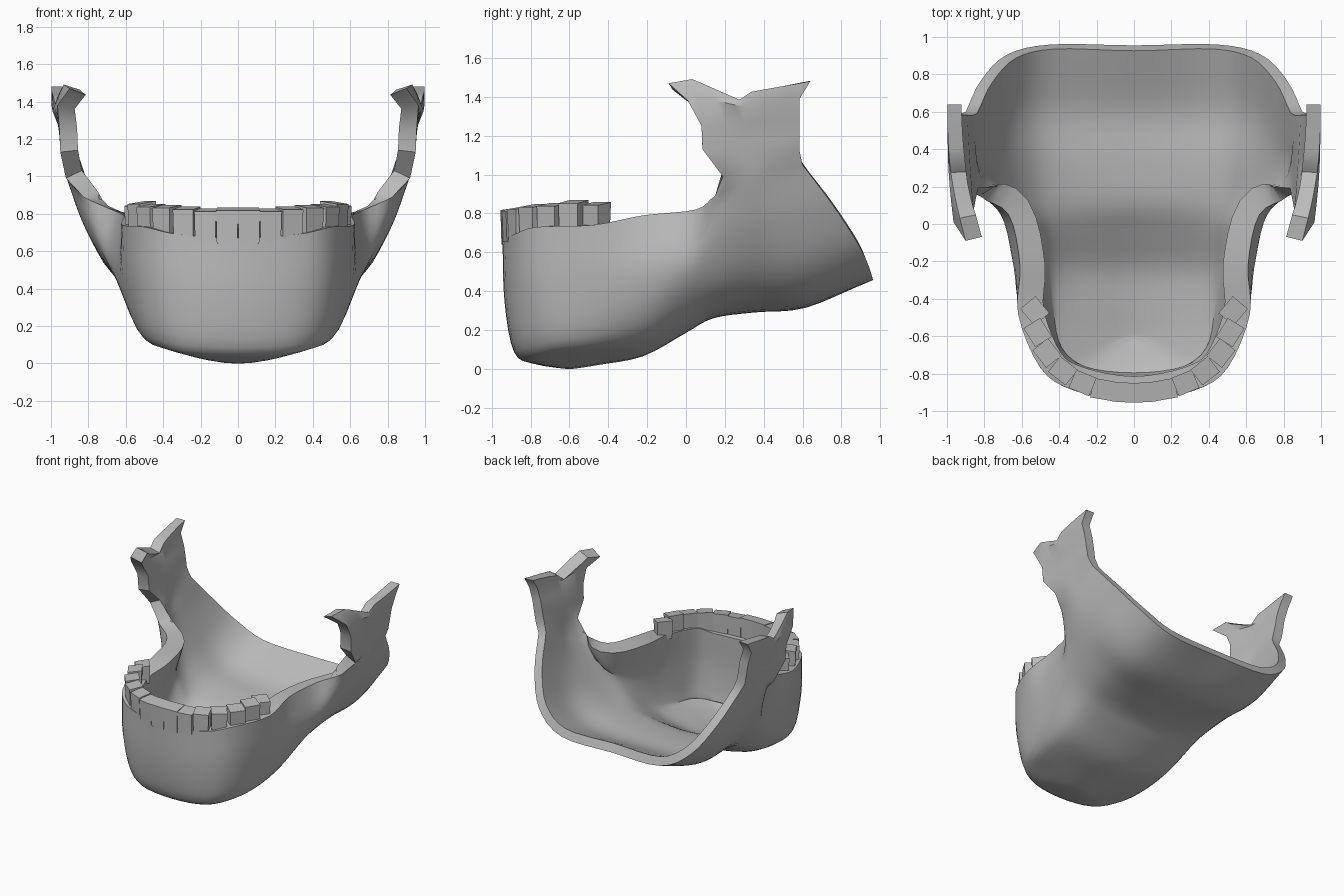
import bpy, bmesh, math
from mathutils import Vector, Matrix

if "Cube" in bpy.data.objects:
    bpy.data.objects.remove(bpy.data.objects["Cube"], do_unlink=True)

bone = bpy.data.materials.new("grey bone")
bone.use_nodes = True
bone.diffuse_color = (0.5, 0.5, 0.5, 1)
bone.node_tree.nodes["Principled BSDF"].inputs["Base Color"].default_value = (0.5, 0.5, 0.5, 1)

STEPS = 4          # subdivisions between control points
MAX_WALL = 0.14    # thickest part of the wall
FLOOR_WALL = 0.07


def mirrored(p):
    return Vector((-p.x, p.y, p.z))


def spline(points, before):
    """Smooth curve through the points; 'before' is the ghost point ahead of the first."""
    pts = [before] + points + [points[-1] * 2 - points[-2]]
    curve = []
    for i in range(1, len(pts) - 2):
        a, b, c, d = pts[i - 1:i + 3]
        for k in range(STEPS):
            t = k / STEPS
            curve.append(b + (c - a) * t / 2 + (a * 2 - b * 5 + c * 4 - d) * t * t / 2
                         + (b * 3 - a - c * 3 + d) * t ** 3 / 2)
    return curve + [points[-1]]


def lerp_table(table, s):
    """Piecewise linear lookup in a list of (key, value) pairs."""
    for (a, va), (b, vb) in zip(table, table[1:]):
        if s <= b:
            return va + (vb - va) * (s - a) / (b - a)
    return table[-1][1]


def finish(obj, angle):
    """Apply modifiers, then smooth all but the sharp edges."""
    obj.data.materials.append(bone)
    bpy.ops.object.select_all(action='DESELECT')
    obj.select_set(True)
    bpy.context.view_layer.objects.active = obj
    for mod in list(obj.modifiers):
        bpy.ops.object.modifier_apply(modifier=mod.name)
    bpy.ops.object.shade_smooth_by_angle(angle=math.radians(angle))


# Ribs of the left half, from front midline to rear edge: keel, floor, corner, side, rim
ribs = [
    [(0, -.62, 0), (0, -.78, .025), (0, -.885, .085), (0, -.935, .35), (0, -.945, .67)],
    [(0, -.61, 0), (.22, -.75, .035), (.3, -.845, .1), (.31, -.89, .38), (.32, -.89, .69)],
    [(0, -.58, 0), (.34, -.65, .065), (.47, -.7, .14), (.5, -.76, .42), (.5, -.77, .73)],
    [(0, -.45, .02), (.38, -.45, .085), (.53, -.47, .17), (.6, -.48, .45), (.62, -.48, .74)],
    [(0, -.22, .065), (.39, -.22, .12), (.56, -.22, .24), (.645, -.22, .5), (.61, -.22, .79)],
    [(0, 0, .185), (.4, 0, .23), (.58, 0, .35), (.69, 0, .55), (.67, .05, .82)],
    [(0, .14, .26), (.42, .14, .3), (.62, .14, .42), (.75, .14, .64), (.825, .15, .89)],
    [(0, .35, .29), (.44, .35, .335), (.66, .34, .475), (.81, .33, .71), (.905, .3, .96)],
    [(0, .62, .315), (.45, .62, .35), (.68, .6, .495), (.82, .53, .75), (.91, .45, 1.02)],
    [(0, .955, .46), (.44, .96, .47), (.68, .905, .61), (.82, .765, .83), (.9, .6, 1.05)],
]
RAMUS_RIB = 6      # the upright branch starts at this rib

ribs = [[Vector(p) for p in rib] for rib in ribs]
rows = [spline(list(row), mirrored(row[1])) for row in zip(*ribs)]
columns = [spline(list(col), mirrored(col[1])) for col in zip(*rows)]

# Upright branch: front and rear edges above the rim, with a notch in the top
front_edge = [(.92, .19, .99), (.95, .085, 1.13), (.955, .08, 1.25), (.965, .01, 1.38), (.9, -.09, 1.47)]
rear_edge = [(.935, .585, 1.12), (.95, .585, 1.2), (.965, .585, 1.29), (.995, .585, 1.39), (.998, .64, 1.48)]
notch = [(0, 0), (.17, .02), (.5, -.09), (.58, -.05), (1, 0)]
notch_share = [0, 0, 0, .4, 1]
first = RAMUS_RIB * STEPS
last = len(columns) - 1
for u in range(first, last + 1):
    s = (u - first) / (last - first)
    for front, rear, share in zip(front_edge, rear_edge, notch_share):
        p = Vector(front).lerp(Vector(rear), s)
        p.z += share * lerp_table(notch, s)
        p.x += .03 * share * math.sin(math.pi * s)
        columns[u].append(p)

# Outer skin with the wall thickness kept as weights
bm = bmesh.new()
weights = bm.verts.layers.deform.verify()
rim_row = len(columns[0]) - 1
grid = []
for u, col in enumerate(columns):
    line = []
    rim_wall = lerp_table([(0, .13), (3, .14), (5.3, .13), (6.3, .08), (9, .065)], u / STEPS)
    for v, p in enumerate(col):
        vert = bm.verts.new(p)
        wall = FLOOR_WALL + (rim_wall - FLOOR_WALL) * min(v / rim_row, 1)
        if v > rim_row:
            wall = .095 - .02 * (u - first) / (last - first)
        vert[weights][0] = wall / MAX_WALL
        line.append(vert)
    grid.append(line)
for left, right in zip(grid, grid[1:]):
    for v in range(min(len(left), len(right)) - 1):
        bm.faces.new((left[v], right[v], right[v + 1], left[v + 1]))

mesh = bpy.data.meshes.new("jaw_bone")
bm.to_mesh(mesh)
bm.free()
jaw = bpy.data.objects.new("jaw_bone", mesh)
bpy.context.collection.objects.link(jaw)
jaw.vertex_groups.new(name="wall")
mirror = jaw.modifiers.new("mirror", 'MIRROR')
mirror.merge_threshold = 0.002
solid = jaw.modifiers.new("thickness", 'SOLIDIFY')
solid.thickness = MAX_WALL
solid.offset = -1
solid.vertex_group = "wall"
finish(jaw, 35)

# Teeth: x, y, turn in degrees, height of the crown
teeth = [(.056, -.9, 3, .825), (.167, -.885, 10, .82), (.275, -.85, 22, .83), (.38, -.785, 38, .84),
         (.465, -.69, 52, .845), (.515, -.58, 58, .86), (.53, -.465, 50, .85)]
for side, label in ((1, "left"), (-1, "right")):
    for i, (x, y, turn, top) in enumerate(teeth):
        bottom = .64 + .012 * i
        bm = bmesh.new()
        bmesh.ops.create_cube(bm, size=1)
        for v in bm.verts:
            crown = v.co.z > 0
            v.co.x *= .118 if crown else .11
            v.co.y *= .105 if crown else .095
            v.co.z = top + v.co.y * .15 if crown else bottom
        bm.transform(Matrix.Translation((x * side, y, 0)) @ Matrix.Rotation(math.radians(turn * side), 4, 'Z'))
        mesh = bpy.data.meshes.new("tooth")
        bm.to_mesh(mesh)
        bm.free()
        tooth = bpy.data.objects.new(f"{label}_tooth_{i + 1}", mesh)
        bpy.context.collection.objects.link(tooth)
        finish(tooth, 20)
